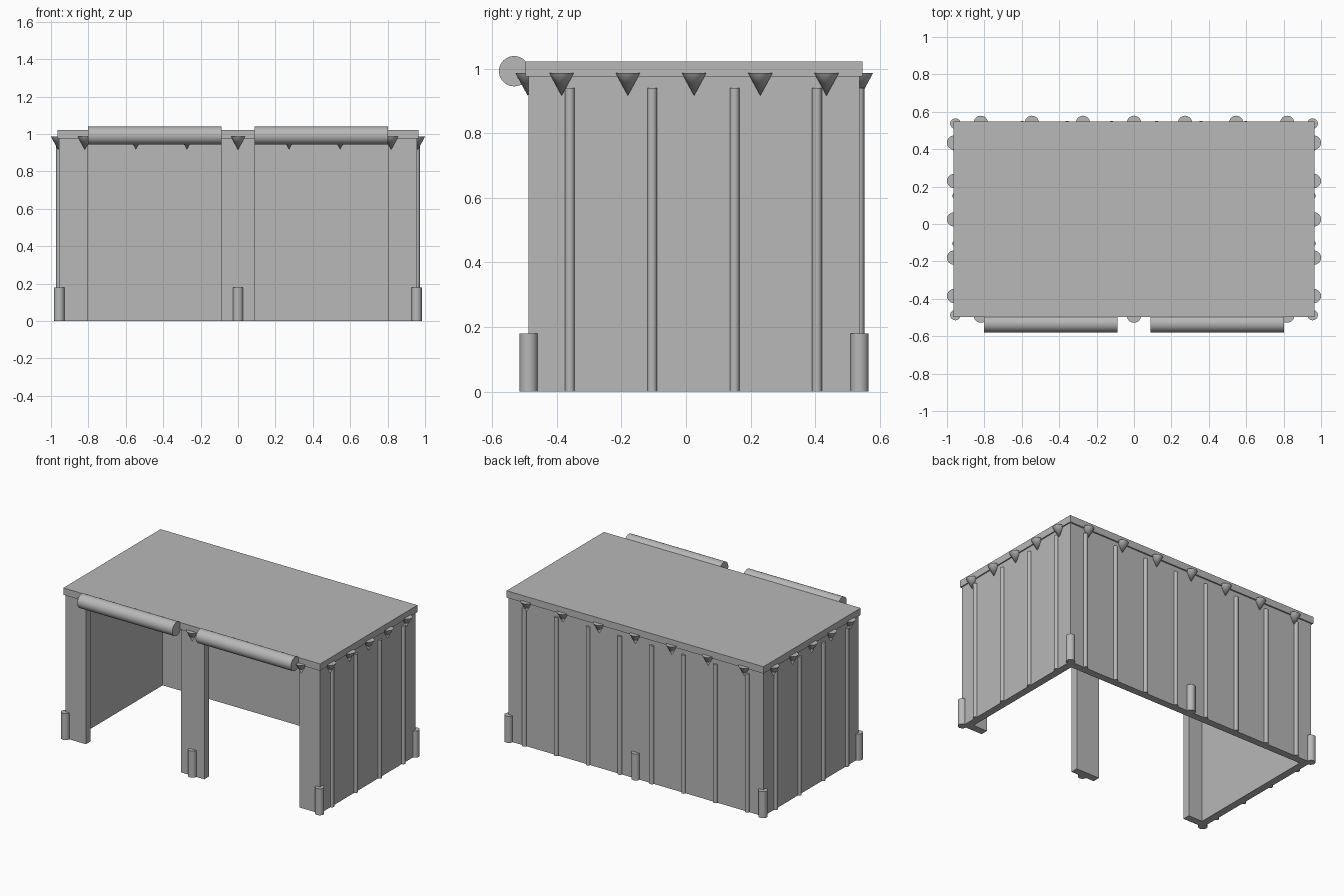
import bpy
import math

if "Cube" in bpy.data.objects:
    bpy.data.objects.remove(bpy.data.objects["Cube"], do_unlink=True)

grey = bpy.data.materials.new("plain grey")
grey.use_nodes = True
colour = (0.48, 0.48, 0.48, 1)
grey.diffuse_color = colour
grey.node_tree.nodes["Principled BSDF"].inputs["Base Color"].default_value = colour

# Outer faces of the walls
SIDE, FRONT, BACK = 0.957, -0.487, 0.537
WALL_TOP, THICK = 0.98, 0.05


def finish(name, smooth=False):
    ob = bpy.context.object
    ob.name = name
    ob.data.materials.append(grey)
    if smooth:
        bpy.ops.object.shade_smooth_by_angle(angle=math.radians(40))
    return ob


def box(name, x0, x1, y0, y1, z0, z1):
    bpy.ops.mesh.primitive_cube_add(size=1)
    ob = finish(name)
    ob.location = ((x0 + x1) / 2, (y0 + y1) / 2, (z0 + z1) / 2)
    ob.scale = (x1 - x0, y1 - y0, z1 - z0)


def rod(name, x, y, z0, z1, radius, sides=24):
    bpy.ops.mesh.primitive_cylinder_add(
        vertices=sides, radius=radius, depth=z1 - z0, location=(x, y, (z0 + z1) / 2))
    finish(name, True)


def spike(name, x, y):
    # Cone hanging point-down from the roof edge
    bpy.ops.mesh.primitive_cone_add(
        vertices=24, radius1=0, radius2=0.038, depth=0.07, location=(x, y, 0.951))
    finish(name, True)


# Roof slab
box("roof", -0.965, 0.965, -0.497, 0.547, 0.975, 1.022)

# Walls and front pillars
box("back_wall", -SIDE, SIDE, BACK - THICK, BACK, 0, WALL_TOP)
for side, s in (("left", 1), ("right", -1)):
    x0, x1 = sorted((s * SIDE, s * (SIDE - THICK)))
    box(side + "_wall", x0, x1, FRONT, BACK, 0, WALL_TOP)
    x0, x1 = sorted((s * SIDE, s * 0.802))
    box(side + "_front_pillar", x0, x1, FRONT, FRONT + THICK, 0, WALL_TOP)
box("centre_pillar", -0.088, 0.088, FRONT, FRONT + THICK, 0, WALL_TOP)

# Rolled door tubes above the two openings
for side, s in (("left", 1), ("right", -1)):
    bpy.ops.mesh.primitive_cylinder_add(
        vertices=32, radius=0.047, depth=0.715,
        location=(s * 0.445, -0.532, 0.992), rotation=(0, math.pi / 2, 0))
    finish(side + "_door_roll", True)

# Guard posts at corners and mid walls
for x in (-0.955, 0, 0.955):
    for y in (-0.487, 0.537):
        rod("guard_post", x, y, 0, 0.18, 0.028)

# Vertical ribs on the back and side walls
for i in range(8):
    rod("back_rib", (i - 3.5) * 0.239, BACK, 0, 0.94, 0.015, 16)
for i in range(4):
    for s in (-1, 1):
        rod("side_rib", s * SIDE, 0.023 + (i - 1.5) * 0.255, 0, 0.94, 0.015, 16)

# Hanging spikes below the roof edge
for i in range(-3, 4):
    for y in (-0.49, 0.541):
        spike("edge_spike", i * 0.273, y)
for i in range(-2, 3):
    for s in (-1, 1):
        spike("side_spike", s * 0.962, 0.025 + i * 0.205)
